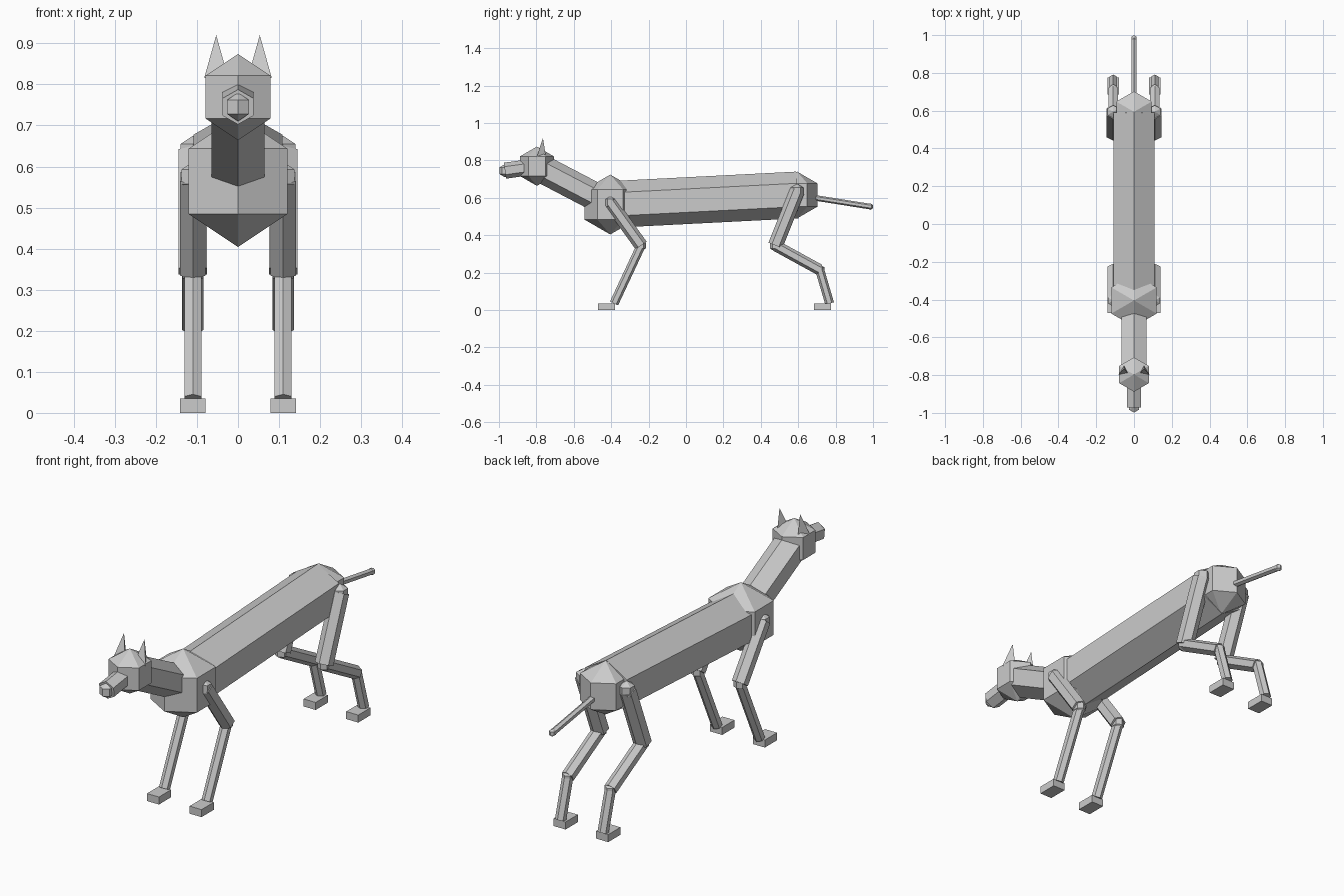
import bpy, bmesh, math
from mathutils import Vector, Matrix

if "Cube" in bpy.data.objects:
    bpy.data.objects.remove(bpy.data.objects["Cube"])

grey = bpy.data.materials.new("plain_grey")
grey.diffuse_color = (0.6, 0.6, 0.6, 1)
grey.use_nodes = True
grey.node_tree.nodes["Principled BSDF"].inputs["Base Color"].default_value = grey.diffuse_color


def finish(name, bm):
    bmesh.ops.recalc_face_normals(bm, faces=bm.faces)
    me = bpy.data.meshes.new(name)
    bm.to_mesh(me)
    bm.free()
    me.materials.append(grey)
    ob = bpy.data.objects.new(name, me)
    bpy.context.collection.objects.link(ob)
    return ob


def hex_ring(bm, centre, u, v, r, n=6):
    return [bm.verts.new(centre + r * (math.cos(2 * math.pi * i / n) * u + math.sin(2 * math.pi * i / n) * v))
            for i in range(n)]


def bridge(bm, a, b):
    for i in range(len(a)):
        j = (i + 1) % len(a)
        bm.faces.new((a[i], a[j], b[j], b[i]))


def limb(name, x, a, b, r):
    """Six-sided bar between two (y, z) points, with an edge on its upper side."""
    bm = bmesh.new()
    a, b = Vector((x, *a)), Vector((x, *b))
    side = Vector((1, 0, 0))
    up = (b - a).normalized().cross(side)
    r1, r2 = hex_ring(bm, a, up, side, r), hex_ring(bm, b, up, side, r)
    bridge(bm, r1, r2)
    bm.faces.new(r1)
    bm.faces.new(r2)
    return finish(name, bm)


def ball(name, x, c, r):
    """Coarse six-sided ball with two rings and two poles."""
    bm = bmesh.new()
    c = Vector((x, *c))
    fwd, side = Vector((0, 1, 0)), Vector((1, 0, 0))
    rings = []
    for s in (-1, 1):
        ring = hex_ring(bm, c + Vector((0, 0, s * r / 2)), fwd, side, r * math.sqrt(0.75))
        pole = bm.verts.new(c + Vector((0, 0, s * r)))
        for i in range(6):
            bm.faces.new((ring[i], ring[(i + 1) % 6], pole))
        rings.append(ring)
    bridge(bm, *rings)
    return finish(name, bm)


def box(name, lo, hi):
    bm = bmesh.new()
    lo, hi = Vector(lo), Vector(hi)
    bmesh.ops.create_cube(bm, size=1, matrix=Matrix.Translation((lo + hi) / 2) @ Matrix.Diagonal((*(hi - lo), 1)))
    return finish(name, bm)


def ear(name, x):
    bm = bmesh.new()
    base = hex_ring(bm, Vector((x, -0.782, 0.815)), Vector((0, 1, 0)), Vector((1, 0, 0)), 0.034, 3)
    tip = bm.verts.new((x, -0.765, 0.92))
    bm.faces.new(base)
    for i in range(3):
        bm.faces.new((base[i], base[(i + 1) % 3], tip))
    return finish(name, bm)


# Torso, neck and head
chest, hip, head = (-0.405, 0.564), (0.594, 0.615), (-0.797, 0.769)
nose, tail_tip = (-0.968, 0.745), (0.985, 0.553)
ball("chest", 0, chest, 0.16)
ball("hips", 0, hip, 0.125)
limb("body", 0, chest, hip, 0.125)
limb("neck", 0, chest, head, 0.075)
ball("head", 0, head, 0.105)
limb("snout", 0, head, nose, 0.043)
ball("nose", 0, nose, 0.035)

# Tail
limb("tail", 0, hip, tail_tip, 0.015)
ball("tail_tip", 0, tail_tip, 0.0175)

# Paired ears and legs
for label, s in (("left", 1), ("right", -1)):
    ear("ear_" + label, s * 0.053)
    x = s * 0.11

    shoulder, elbow, wrist = (-0.405, 0.575), (-0.24, 0.345), (-0.385, 0.035)
    ball("shoulder_" + label, x, shoulder, 0.036)
    limb("front_upper_leg_" + label, x, shoulder, elbow, 0.036)
    ball("elbow_" + label, x, elbow, 0.03)
    limb("front_lower_leg_" + label, x, elbow, wrist, 0.024)
    box("front_foot_" + label, (x - 0.031, -0.47, 0), (x + 0.031, -0.38, 0.035))

    joint, knee, hock, ankle = (0.594, 0.635), (0.478, 0.345), (0.715, 0.215), (0.768, 0.035)
    ball("hip_joint_" + label, x, joint, 0.04)
    limb("thigh_" + label, x, joint, knee, 0.04)
    ball("knee_" + label, x, knee, 0.033)
    limb("shin_" + label, x, knee, hock, 0.03)
    ball("hock_" + label, x, hock, 0.028)
    limb("hind_lower_leg_" + label, x, hock, ankle, 0.024)
    box("hind_foot_" + label, (x - 0.031, 0.685, 0), (x + 0.031, 0.775, 0.035))
